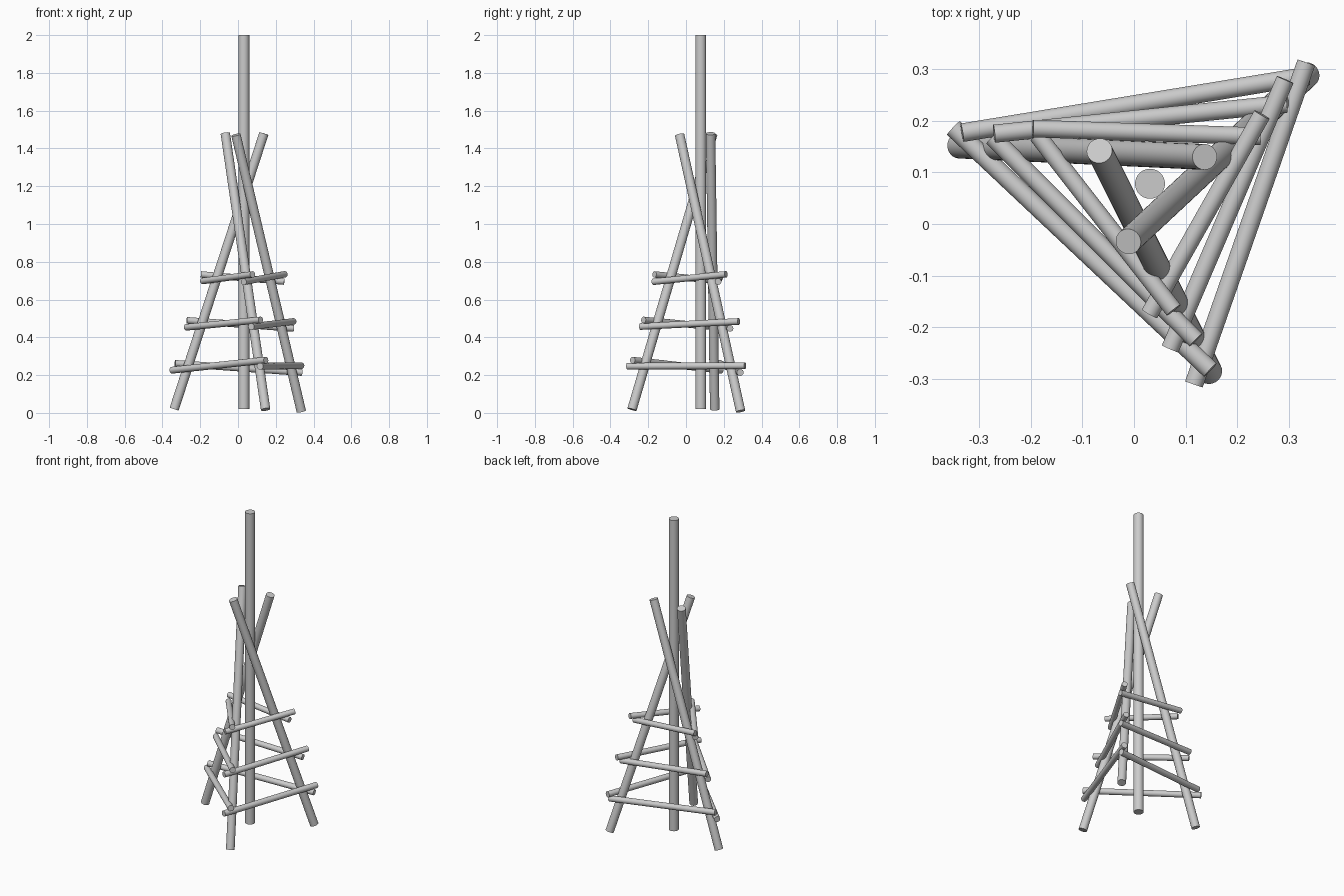
import bpy
from mathutils import Vector


def stick(name, a, b, radius):
    """Round stick running between two points."""
    a, b = Vector(a), Vector(b)
    d = b - a
    bpy.ops.mesh.primitive_cylinder_add(vertices=32, radius=radius, depth=d.length,
                                        location=(a + b) / 2)
    ob = bpy.context.object
    ob.name = name
    ob.rotation_euler = d.to_track_quat('Z', 'Y').to_euler()
    bpy.ops.object.shade_smooth_by_angle()
    return ob


# Centre pole
stick("centre_pole", (0.031, 0.078, 0.02), (0.031, 0.078, 2.0), 0.029)

# Three crossing legs
stick("left_leg", (-0.338, 0.152, 0.02), (0.137, 0.13, 1.479), 0.025)
stick("front_leg", (0.146, -0.286, 0.018), (-0.067, 0.142, 1.478), 0.025)
stick("right_leg", (0.335, 0.289, 0.009), (-0.011, -0.034, 1.472), 0.025)

# Three tiers of rungs on each side, lowest first
rungs = {
    "front_rung": [((-0.350, 0.186, 0.226), (0.148, -0.283, 0.279)),
                   ((-0.274, 0.168, 0.453), (0.120, -0.225, 0.492)),
                   ((-0.187, 0.172, 0.698), (0.077, -0.167, 0.733))],
    "back_rung": [((-0.333, 0.177, 0.262), (0.338, 0.287, 0.214)),
                  ((-0.271, 0.175, 0.490), (0.295, 0.233, 0.447)),
                  ((-0.196, 0.185, 0.733), (0.245, 0.170, 0.695))],
    "right_rung": [((0.116, -0.311, 0.247), (0.334, 0.313, 0.250)),
                   ((0.070, -0.242, 0.457), (0.293, 0.280, 0.484)),
                   ((0.030, -0.174, 0.694), (0.248, 0.212, 0.734))],
}
for name, tiers in rungs.items():
    for i, (a, b) in enumerate(tiers, 1):
        stick(f"{name}_{i}", a, b, 0.0185 - 0.0005 * i)
